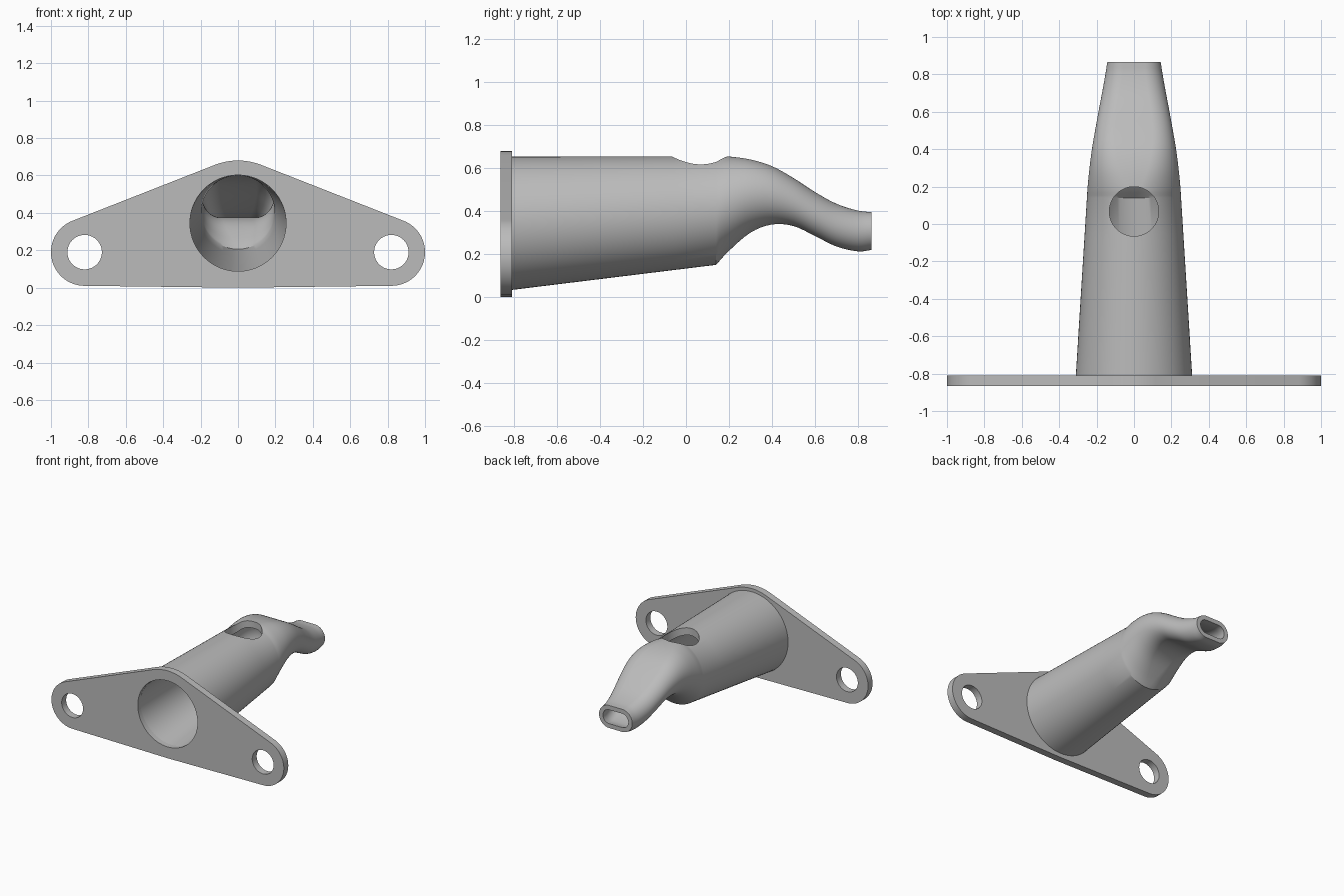
import bpy, bmesh, math
from mathutils import Matrix, Vector
from mathutils.geometry import convex_hull_2d

cube = bpy.data.objects.get("Cube")
if cube:
    bpy.data.objects.remove(cube, do_unlink=True)

SEGMENTS = 72
FRONT, BACK, JOINT = -0.865, 0.865, 0.14
PLATE = 0.055
WALL, SPOUT_WALL = 0.056, 0.034

grey = bpy.data.materials.new("plain grey")
grey.use_nodes = True
grey.diffuse_color = (0.5, 0.5, 0.5, 1)
grey.node_tree.nodes["Principled BSDF"].inputs["Base Color"].default_value = grey.diffuse_color


def circle(x, z, r, n=SEGMENTS):
    return [Vector((x + r * math.cos(math.tau * i / n), z + r * math.sin(math.tau * i / n)))
            for i in range(n)]


def add_object(name, mesh):
    ob = bpy.data.objects.new(name, mesh)
    bpy.context.collection.objects.link(ob)
    mesh.materials.clear()
    mesh.materials.append(grey)
    return ob


def activate(ob):
    bpy.ops.object.select_all(action='DESELECT')
    ob.select_set(True)
    bpy.context.view_layer.objects.active = ob


# Mounting flange: hull of three discs, with two bolt holes and the bore
ears = [(side * 0.82, 0.19) for side in (-1, 1)]
points = circle(0, 0.34, 0.34)
for x, z in ears:
    points += circle(x, z, 0.18)
outline = [points[i] for i in convex_hull_2d(points)]
loops = [outline, circle(0, 0.345, 0.257)] + [circle(x, z, 0.092) for x, z in ears]

curve = bpy.data.curves.new("flange_profile", 'CURVE')
curve.dimensions = '2D'
curve.fill_mode = 'BOTH'
curve.extrude = PLATE / 2
for loop in loops:
    spline = curve.splines.new('POLY')
    spline.points.add(len(loop) - 1)
    for p, co in zip(spline.points, loop):
        p.co = (co.x, co.y, 0, 1)
    spline.use_cyclic_u = True
helper = bpy.data.objects.new("flange_profile", curve)
bpy.context.collection.objects.link(helper)
bpy.context.view_layer.update()
mesh = bpy.data.meshes.new_from_object(helper.evaluated_get(bpy.context.evaluated_depsgraph_get()))
bpy.data.objects.remove(helper, do_unlink=True)
mesh.transform(Matrix.Translation((0, FRONT + PLATE / 2, 0)) @ Matrix.Rotation(math.pi / 2, 4, 'X'))
bm = bmesh.new()
bm.from_mesh(mesh)
bmesh.ops.remove_doubles(bm, verts=bm.verts, dist=0.0001)
bmesh.ops.recalc_face_normals(bm, faces=bm.faces)
bm.to_mesh(mesh)
bm.free()
flange = add_object("mounting_flange", mesh)

# Spout stations: y, top, bottom, half width
STATIONS = [
    (JOINT, 0.655, 0.15, 0.252), (0.2, 0.655, 0.215, 0.248), (0.3, 0.641, 0.3, 0.238),
    (0.4, 0.61, 0.338, 0.225), (0.5, 0.555, 0.331, 0.208), (0.6, 0.49, 0.285, 0.19),
    (0.7, 0.435, 0.236, 0.171), (0.8, 0.403, 0.213, 0.153), (BACK, 0.396, 0.22, 0.143)]


def stations():
    """Straight tapered tube, then the smoothly interpolated spout."""
    start = FRONT + PLATE / 2
    for k in range(5):
        t = k / 5
        yield Vector((start + (JOINT - start) * t, 0.655, 0.03 + 0.12 * t, 0.313 - 0.061 * t))
    s = [Vector(v) for v in STATIONS]
    for i in range(len(s) - 1):
        a, b = s[i], s[i + 1]
        ta = (b - s[i - 1]) / 2 if i else b - a
        tb = (s[i + 2] - a) / 2 if i + 2 < len(s) else b - a
        for k in range(4):
            t = k / 4
            u = 1 - t
            yield (a * u * u * (1 + 2 * t) + ta * t * u * u
                   + b * t * t * (3 - 2 * t) - tb * t * t * u)
    yield s[-1]


def section(bm, station, inset):
    """One rounded slot ring, a circle where width equals height."""
    y, top, bottom, w = station
    h = (top - bottom) / 2 - inset
    w -= inset
    r = min(w, h)
    ring = []
    for i in range(SEGMENTS):
        a = math.tau * (i + 0.5) / SEGMENTS
        c, s = math.cos(a), math.sin(a)
        ring.append(bm.verts.new((r * c + math.copysign(w - r, c), y,
                                  (top + bottom) / 2 + r * s + math.copysign(h - r, s))))
    return ring


# Hollow tube and spout: outer skin out, inner skin back, closed at both ends
bm = bmesh.new()
outer, inner = [], []
for st in stations():
    blend = min(max((st[0] - JOINT) / 0.3, 0), 1)
    outer.append(section(bm, st, 0))
    inner.append(section(bm, st, WALL + (SPOUT_WALL - WALL) * blend))
rings = outer + inner[::-1]
for j, a in enumerate(rings):
    b = rings[(j + 1) % len(rings)]
    for i in range(SEGMENTS):
        n = (i + 1) % SEGMENTS
        bm.faces.new((a[i], a[n], b[n], b[i]))
bmesh.ops.recalc_face_normals(bm, faces=bm.faces)
mesh = bpy.data.meshes.new("tube_and_spout")
bm.to_mesh(mesh)
bm.free()
tube = add_object("tube_and_spout", mesh)

# Round port through the top wall
bpy.ops.mesh.primitive_cylinder_add(vertices=64, radius=0.132, depth=0.4, location=(0, 0.067, 0.7))
cutter = bpy.context.object
cutter.name = "port_cutter"
cutter.hide_render = True
cutter.data.materials.append(grey)
cut = tube.modifiers.new("port", 'BOOLEAN')
cut.operation = 'DIFFERENCE'
cut.solver = 'EXACT'
cut.object = cutter
activate(tube)
bpy.ops.object.modifier_apply(modifier=cut.name)
bpy.data.objects.remove(cutter, do_unlink=True)

for ob in (flange, tube):
    activate(ob)
    bpy.ops.object.shade_smooth_by_angle(angle=math.radians(30))
